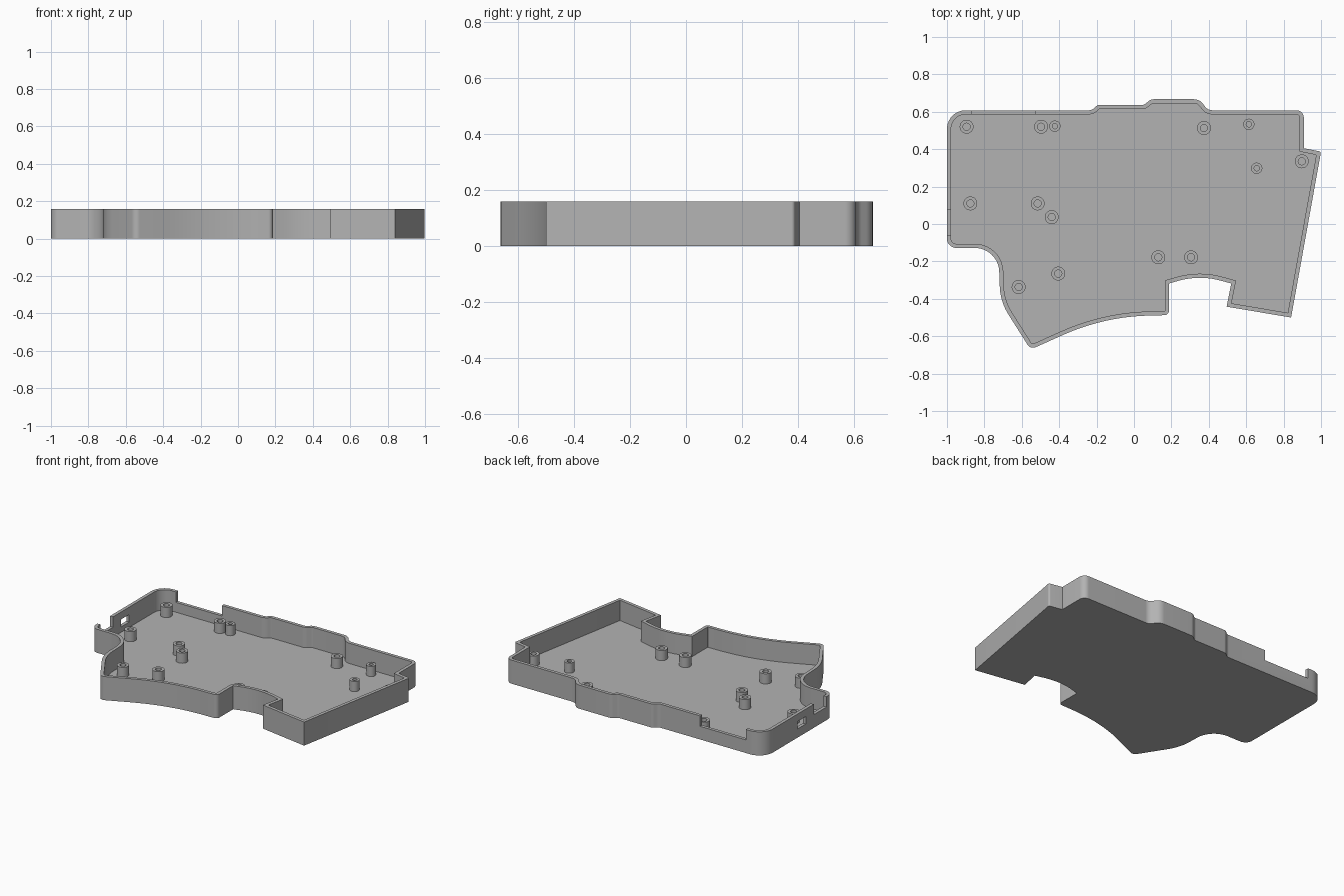
import bpy, bmesh, math
from mathutils import Vector

if "Cube" in bpy.data.objects:
    bpy.data.objects.remove(bpy.data.objects["Cube"])

HEIGHT, WALL, FLOOR, POST_TOP = 0.158, 0.022, 0.022, 0.09

grey = bpy.data.materials.new("grey plastic")
grey.diffuse_color = (0.45, 0.45, 0.45, 1)
grey.use_nodes = True
grey.node_tree.nodes["Principled BSDF"].inputs["Base Color"].default_value = grey.diffuse_color

# Outline corners, counter-clockwise: x, y, fillet radius
OUTLINE = [
    (-1, -0.128, 0.05), (-0.725, -0.128, 0.13), (-0.715, -0.415, 0.3),
    (-0.553, -0.671, 0.035), (-0.16, -0.495, 1.2), (0.187, -0.487, 0.025),
    (0.187, -0.318, 0), (0.35, -0.272, 0.42), (0.52, -0.318, 0),
    (0.495, -0.442, 0), (0.84, -0.5, 0), (1.0, 0.387, 0.012),
    (0.908, 0.405, 0), (0.908, 0.608, 0.04), (0.395, 0.608, 0.05),
    (0.35, 0.667, 0.06), (0.09, 0.667, 0.04), (0.055, 0.637, 0.03),
    (-0.195, 0.637, 0.03), (-0.225, 0.608, 0.04), (-1, 0.608, 0.1),
]


def rounded_outline(corners, inset=0.0, steps=10):
    """Inset the polygon, then replace each corner with its fillet arc."""
    pts = [Vector(c[:2]) for c in corners]
    n = len(pts)
    base, turns = [], []
    for i, p in enumerate(pts):
        a = (p - pts[i - 1]).normalized()
        b = (pts[(i + 1) % n] - p).normalized()
        na, nb = Vector((-a.y, a.x)), Vector((-b.y, b.x))
        base.append(p + (na + nb) * inset / (1 + na.dot(nb)))
        turns.append(1 if a.x * b.y - a.y * b.x > 0 else -1)
    out = []
    for i, p in enumerate(base):
        r = corners[i][2]
        if r == 0:
            out.append(p)
            continue
        r = max(r - turns[i] * inset, 0.002)
        a = (p - base[i - 1]).normalized()
        b = (base[(i + 1) % n] - p).normalized()
        ang = a.angle(b)
        start = p - a * r * math.tan(ang / 2)
        side = Vector((-a.y, a.x)) * turns[i]
        for k in range(steps + 1):
            t = ang * k / steps
            out.append(start + a * r * math.sin(t) + side * r * (1 - math.cos(t)))
    return out


def circle(x, y, r, n=32):
    return [Vector((x + r * math.cos(2 * math.pi * k / n),
                    y + r * math.sin(2 * math.pi * k / n))) for k in range(n)]


def shell(name, loops, caps):
    """Bridge a stack of (points, z) loops; optionally cap both ends."""
    bm = bmesh.new()
    rings = [[bm.verts.new((p.x, p.y, z)) for p in pts] for pts, z in loops]
    for lo, hi in zip(rings, rings[1:]):
        for i in range(len(lo)):
            j = (i + 1) % len(lo)
            bm.faces.new((lo[i], lo[j], hi[j], hi[i]))
    if caps:
        bm.faces.new(rings[0][::-1])
        bm.faces.new(rings[-1])
    mesh = bpy.data.meshes.new(name)
    bm.to_mesh(mesh)
    bm.free()
    mesh.materials.append(grey)
    ob = bpy.data.objects.new(name, mesh)
    bpy.context.collection.objects.link(ob)
    return ob


def activate(ob):
    bpy.ops.object.select_all(action='DESELECT')
    ob.select_set(True)
    bpy.context.view_layer.objects.active = ob


def cut_box(target, x0, x1, y0, y1, z0, z1):
    corners = [Vector(c) for c in ((x0, y0), (x1, y0), (x1, y1), (x0, y1))]
    cutter = shell("cutter", [(corners, z0), (corners, z1)], True)
    cutter.hide_render = True
    activate(target)
    mod = target.modifiers.new("cut", 'BOOLEAN')
    mod.operation, mod.solver, mod.object = 'DIFFERENCE', 'EXACT', cutter
    bpy.ops.object.modifier_apply(modifier=mod.name)
    bpy.data.objects.remove(cutter)


# Tray: floor and surrounding wall
outer = rounded_outline(OUTLINE)
inner = rounded_outline(OUTLINE, WALL)
tray = shell("case_tray", [(outer, 0), (outer, HEIGHT), (inner, HEIGHT), (inner, FLOOR)], True)

# Lowered rim at the back and left, and the connector window
cut_box(tray, -0.87, -0.53, 0.56, 0.64, 0.088, 0.2)
cut_box(tray, -1.05, -0.96, -0.06, 0.075, 0.088, 0.2)
cut_box(tray, -1.05, -0.96, 0.16, 0.245, 0.058, 0.108)
activate(tray)
bpy.ops.object.shade_smooth_by_angle(angle=math.radians(30))

# Screw posts: large and small
LARGE = [(-0.895, 0.52), (-0.497, 0.52), (0.374, 0.513), (0.897, 0.335),
         (-0.875, 0.11), (-0.515, 0.11), (-0.44, 0.037), (0.13, -0.178),
         (0.305, -0.178), (-0.405, -0.265), (-0.617, -0.337)]
SMALL = [(-0.423, 0.523), (0.614, 0.533), (0.656, 0.298)]
for places, ro, ri in ((LARGE, 0.037, 0.019), (SMALL, 0.03, 0.014)):
    for x, y in places:
        big, hole = circle(x, y, ro), circle(x, y, ri)
        post = shell("screw_post", [(big, FLOOR - 0.002), (big, POST_TOP),
                                    (hole, POST_TOP), (hole, FLOOR - 0.002)], False)
        activate(post)
        bpy.ops.object.shade_smooth_by_angle(angle=math.radians(30))
